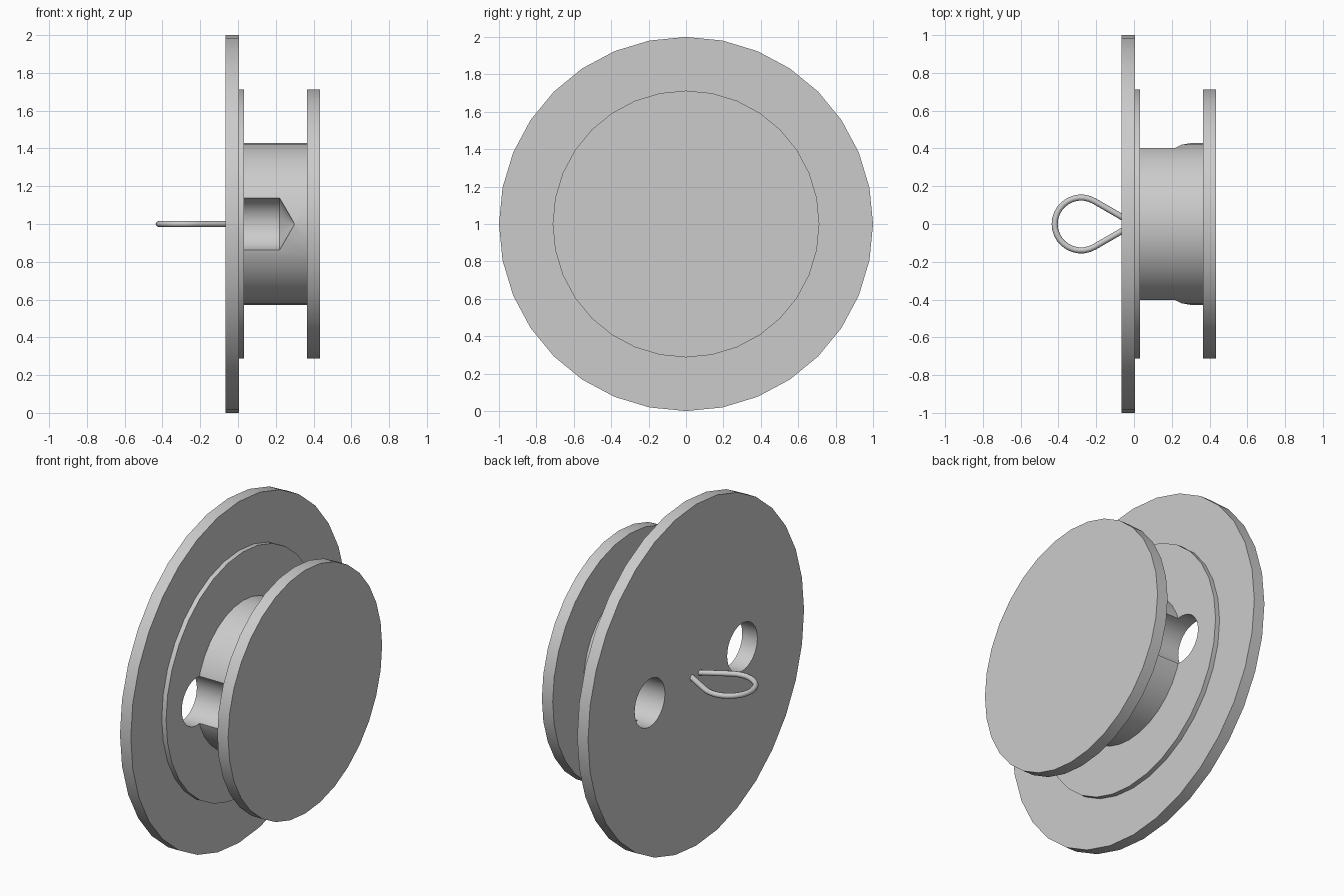
import bpy, bmesh, math
from mathutils import Vector

cube = bpy.data.objects.get("Cube")
if cube:
    bpy.data.objects.remove(cube, do_unlink=True)

grey = bpy.data.materials.new("plain_grey")
grey.use_nodes = True
colour = (0.6, 0.6, 0.6, 1)
grey.diffuse_color = colour
next(n for n in grey.node_tree.nodes if n.type == 'BSDF_PRINCIPLED').inputs["Base Color"].default_value = colour

AXIS_HEIGHT = 1.0


def lathe(name, profile, steps, y=0):
    """Revolve (x, radius) points about a line along x."""
    bm = bmesh.new()
    verts = [bm.verts.new((x, 0, r)) for x, r in profile]
    edges = [bm.edges.new(pair) for pair in zip(verts, verts[1:])]
    bmesh.ops.spin(bm, geom=verts + edges, cent=(0, 0, 0), axis=(1, 0, 0),
                   angle=math.tau, steps=steps)
    bmesh.ops.remove_doubles(bm, verts=bm.verts, dist=1e-4)
    # Merge the end fans into single flat caps
    bmesh.ops.dissolve_limit(bm, angle_limit=0.01, verts=bm.verts, edges=bm.edges)
    bmesh.ops.recalc_face_normals(bm, faces=bm.faces)
    mesh = bpy.data.meshes.new(name)
    bm.to_mesh(mesh)
    bm.free()
    mesh.materials.append(grey)
    obj = bpy.data.objects.new(name, mesh)
    obj.location = (0, y, AXIS_HEIGHT)
    bpy.context.collection.objects.link(obj)
    return obj


def activate(obj):
    bpy.ops.object.select_all(action='DESELECT')
    obj.select_set(True)
    bpy.context.view_layer.objects.active = obj


# Spool: large flange, shallow step, hub and end flange
spool = lathe("spool", [(-0.065, 0), (-0.065, 1), (0.005, 1), (0.005, 0.713),
                        (0.033, 0.713), (0.033, 0.428), (0.365, 0.428),
                        (0.365, 0.713), (0.435, 0.713), (0.435, 0)], 32)

# Two drilled holes with pointed ends
for side in (-1, 1):
    drill = lathe("drill_cutter", [(-0.2, 0), (-0.2, 0.14), (0.22, 0.14), (0.3, 0)],
                  32, side * 0.428)
    drill.hide_render = True
    cut = spool.modifiers.new("drilled_hole", 'BOOLEAN')
    cut.operation = 'DIFFERENCE'
    cut.solver = 'EXACT'
    cut.object = drill
    activate(spool)
    bpy.ops.object.modifier_apply(modifier=cut.name)
    bpy.data.objects.remove(drill, do_unlink=True)

activate(spool)
bpy.ops.object.shade_smooth_by_angle(angle=math.radians(30))

# Wire loop: round eye with two straight converging legs
centre, radius, leg = Vector((-0.28, 0, AXIS_HEIGHT)), 0.14, 0.18
arc = [math.radians(60 + 240 * i / 20) for i in range(21)]
path = [centre + radius * Vector((math.cos(a), math.sin(a), 0)) for a in arc]
slope = Vector((math.cos(math.radians(30)), -math.sin(math.radians(30)), 0))
path.insert(0, path[0] + leg * slope)
path.append(path[-1] + leg * Vector((slope.x, -slope.y, 0)))

curve = bpy.data.curves.new("wire_loop", 'CURVE')
curve.dimensions = '3D'
curve.bevel_depth = 0.016
curve.bevel_resolution = 2
curve.use_fill_caps = True
spline = curve.splines.new('POLY')
spline.points.add(len(path) - 1)
for point, co in zip(spline.points, path):
    point.co = (*co, 1)
curve.materials.append(grey)
wire = bpy.data.objects.new("wire_loop", curve)
bpy.context.collection.objects.link(wire)
activate(wire)
bpy.ops.object.convert(target='MESH')
bpy.ops.object.shade_smooth_by_angle(angle=math.radians(50))
